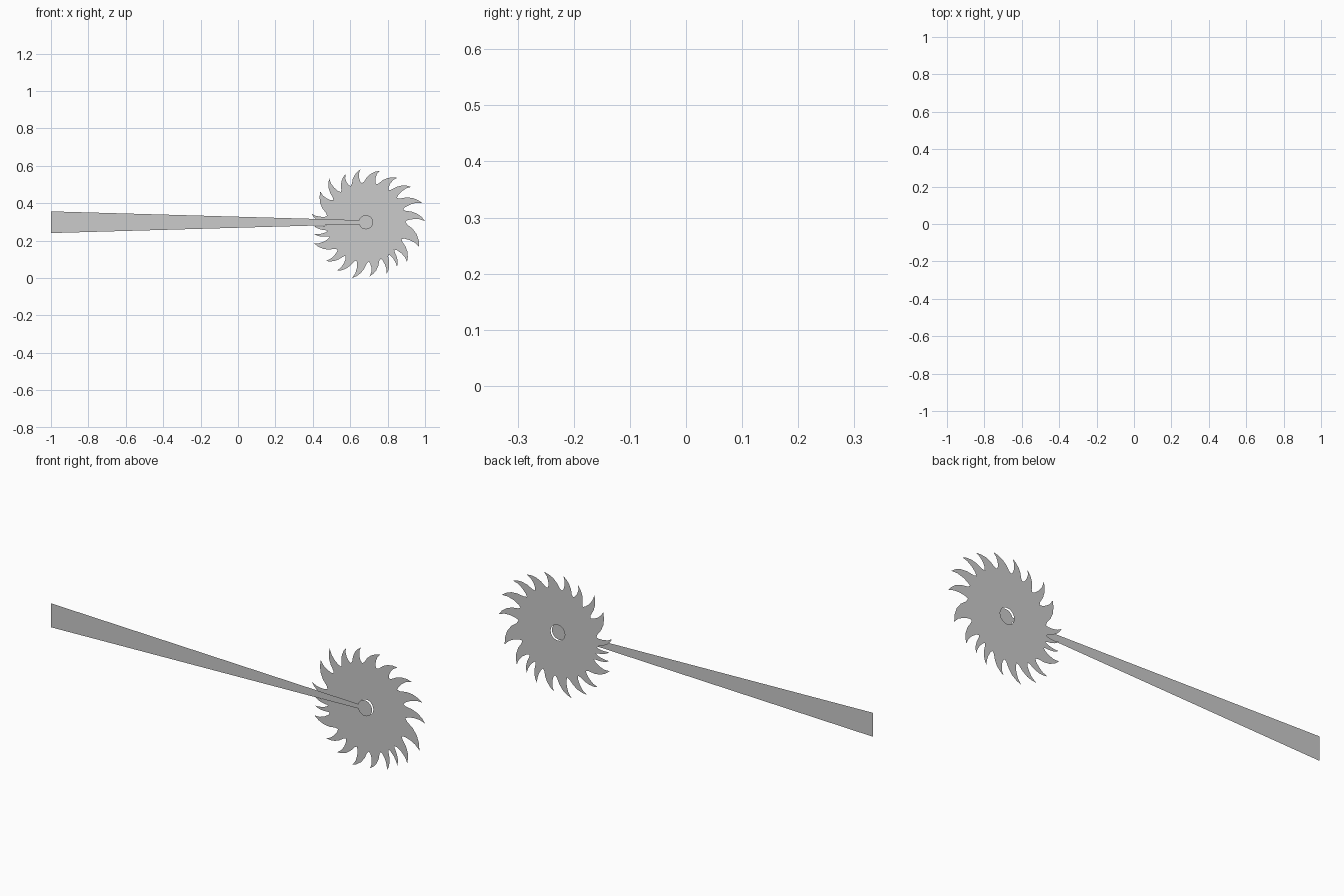
import bpy, bmesh
from math import cos, sin, radians, tau

if "Cube" in bpy.data.objects:
    bpy.data.objects.remove(bpy.data.objects["Cube"])

CX, CZ = 0.684, 0.298      # hub centre
HOLE_R = 0.038
BLADE_Y, HANDLE_Y = 0.005, -0.005


def flat_part(name, loops, y):
    """Fill one outline (plus optional holes) as a flat sheet facing -y."""
    bm = bmesh.new()
    edges = []
    for loop in loops:
        vs = [bm.verts.new((x, y, z)) for x, z in loop]
        edges += [bm.edges.new((vs[i - 1], vs[i])) for i in range(len(vs))]
    bmesh.ops.triangle_fill(bm, edges=edges, use_beauty=True, normal=(0, -1, 0))
    me = bpy.data.meshes.new(name)
    bm.to_mesh(me)
    bm.free()
    ob = bpy.data.objects.new(name, me)
    bpy.context.collection.objects.link(ob)
    return ob


def polar(deg, r):
    return CX + r * cos(radians(deg)), CZ + r * sin(radians(deg))


def circle(r, n=24):
    return [polar(360 * i / n, r) for i in range(n)]


# Saw blade: hand-cut teeth given as (tip angle, tip radius), going clockwise
tips = [(96, .284), (75, .285), (55, .29), (38, .307), (19, .317), (1, .316),
        (-25, .314), (-44, .305), (-55, .29), (-68, .296), (-86, .29),
        (-104, .307), (-121, .302), (-136, .298), (-158, .30), (-167, .283),
        (-176, .278), (-189, .295), (-214, .294), (-230, .305), (-247, .28)]
outline = []
for i, (a, r) in enumerate(tips):
    prev = tips[i - 1][0] + (360 if i == 0 else 0)
    if i == 0:
        prev = tips[-1][0] + 360
    gap = prev - a
    # convex back of the tooth, tip, then hooked front down to the gullet
    for f, h in ((.84, .10), (.66, .40), (.45, .66), (.22, .86)):
        outline.append(polar(a + gap * f, .21 + (r - .21) * h))
    outline.append(polar(a, r))
    for d, h in ((2.2, .72), (2.8, .42), (2, .15), (0, 0)):
        outline.append(polar(a + d * min(1, gap / 17), .21 + (r - .21) * h))
flat_part("saw_blade", [outline, circle(HOLE_R)], BLADE_Y)

# Hub disc sitting just in front of the blade's hole
flat_part("hub_disc", [circle(HOLE_R)], HANDLE_Y)

# Tapered handle running up to the hub
end = CX - HOLE_R
flat_part("handle", [[(-1, CZ - .058), (end, CZ - .011),
                      (end, CZ + .011), (-1, CZ + .058)]], HANDLE_Y)
